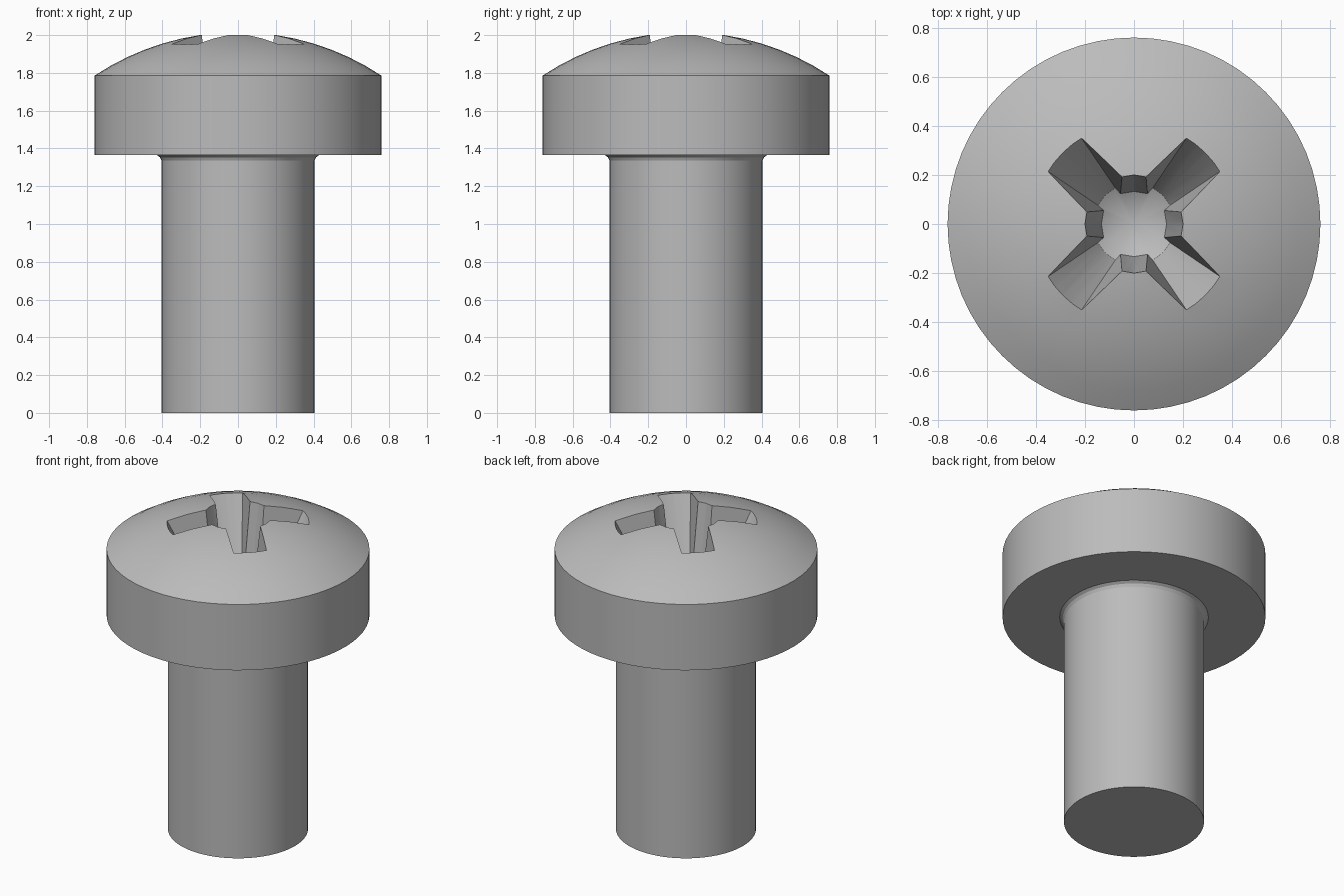
import bpy, bmesh, math
from math import cos, sin, pi, sqrt

cube = bpy.data.objects.get("Cube")
if cube:
    bpy.data.objects.remove(cube, do_unlink=True)

steel = bpy.data.materials.new("steel grey")
steel.use_nodes = True
colour = (0.5, 0.5, 0.5, 1)
steel.diffuse_color = colour
steel.node_tree.nodes["Principled BSDF"].inputs["Base Color"].default_value = colour


def finish(bm, name):
    bmesh.ops.recalc_face_normals(bm, faces=bm.faces)
    mesh = bpy.data.meshes.new(name)
    bm.to_mesh(mesh)
    bm.free()
    obj = bpy.data.objects.new(name, mesh)
    bpy.context.collection.objects.link(obj)
    mesh.materials.append(steel)
    return obj


def lathe(name, profile, steps=64):
    """Spin an (r, z) profile that starts and ends on the axis."""
    bm = bmesh.new()
    verts = [bm.verts.new((r, 0, z)) for r, z in profile]
    edges = [bm.edges.new(pair) for pair in zip(verts, verts[1:])]
    bmesh.ops.spin(bm, geom=verts + edges, cent=(0, 0, 0), axis=(0, 0, 1),
                   angle=2 * pi, steps=steps, use_merge=True)
    bmesh.ops.remove_doubles(bm, verts=bm.verts, dist=1e-5)
    return finish(bm, name)


def boolean(target, cutter, operation):
    """Apply a boolean and remove its cutter."""
    mod = target.modifiers.new("cut", "BOOLEAN")
    mod.operation, mod.solver, mod.object = operation, "EXACT", cutter
    bpy.ops.object.select_all(action="DESELECT")
    target.select_set(True)
    bpy.context.view_layer.objects.active = target
    bpy.ops.object.modifier_apply(modifier=mod.name)
    bpy.data.objects.remove(cutter, do_unlink=True)


def cross_section(z):
    """Outline of the tapered cross at height z, wings on the diagonals."""
    t = (z - 1.46) / 0.54
    width = 0.05 + 0.051 * t
    core = 0.135 + 0.065 * t
    # the chamfer runs from the core corner to the wing wall
    s = (core - width * sqrt(2)) / 1.167
    reach = (core + 0.833 * s) / sqrt(2)
    wing = [(core / sqrt(2), -core / sqrt(2)), (reach, -width), (0.6, -width),
            (0.6, width), (reach, width)]
    points = []
    for k in range(4):
        a = pi / 4 + k * pi / 2
        points += [(u * cos(a) - v * sin(a), u * sin(a) + v * cos(a), z)
                   for u, v in wing]
    return points


def cross_prism(name, low, high):
    bm = bmesh.new()
    bottom, top = ([bm.verts.new(p) for p in cross_section(z)] for z in (low, high))
    n = len(bottom)
    for i in range(n):
        j = (i + 1) % n
        bm.faces.new((bottom[i], bottom[j], top[j], top[i]))
    bm.faces.new(bottom)
    bm.faces.new(top)
    return finish(bm, name)


# Shank, neck fillet, cylindrical head and spherical dome in one profile
R, RIM, BASE, APEX = 0.76, 1.785, 1.365, 2.015
rise = APEX - RIM
ball = (R * R + rise * rise) / (2 * rise)
half = math.asin(R / ball)
profile = [(0, 0), (0.405, 0), (0.405, 1.335), (0.413, 1.353), (0.43, BASE), (R, BASE)]
for i in range(8):
    a = half * (1 - i / 8)
    profile.append((ball * sin(a), APEX - ball * (1 - cos(a))))
profile.append((0, APEX))
screw = lathe("screw", profile)

# Cross recess: tapered cross limited by a cone with a shallow conical floor
recess = lathe("recess_cutter", [(0, 1.37), (0.165, 1.46), (0.535, 2.2), (0, 2.2)], 48)
boolean(recess, cross_prism("cross_cutter", 1.3, 2.3), "INTERSECT")
boolean(screw, recess, "DIFFERENCE")

bpy.ops.object.select_all(action="DESELECT")
screw.select_set(True)
bpy.context.view_layer.objects.active = screw
bpy.ops.object.shade_smooth_by_angle(angle=math.radians(22))
